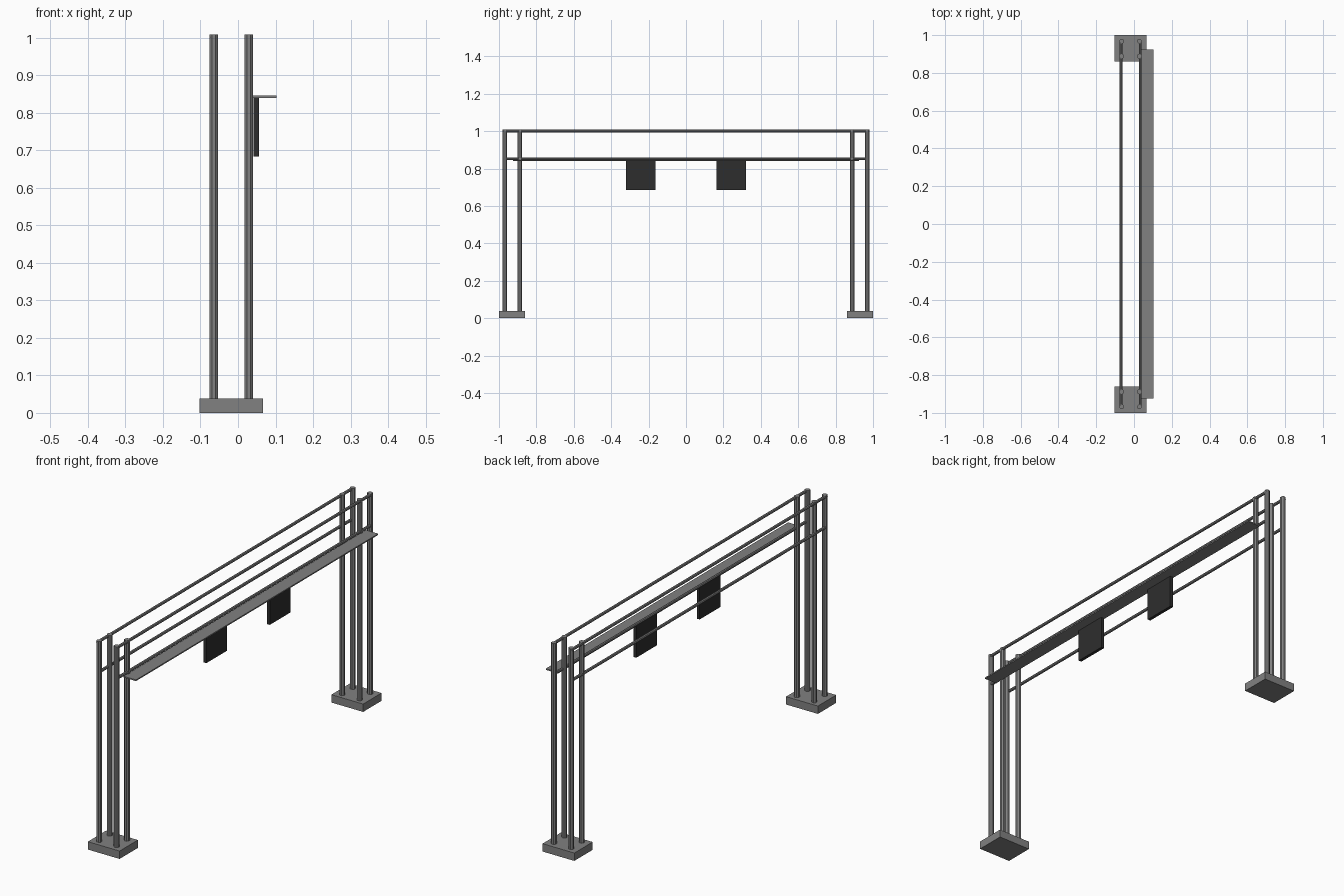
import bpy
from math import pi

cube = bpy.data.objects.get("Cube")
if cube:
    bpy.data.objects.remove(cube)


def material(name, value):
    m = bpy.data.materials.new(name)
    m.use_nodes = True
    colour = (value, value, value, 1)
    m.diffuse_color = colour
    m.node_tree.nodes["Principled BSDF"].inputs["Base Color"].default_value = colour
    return m


steel = material("steel grey", 0.22)
dark = material("dark panel", 0.027)


def finish(name, mat):
    ob = bpy.context.object
    ob.name = name
    ob.data.materials.append(mat)
    return ob


def box(name, low, high, mat):
    centre = [(a + b) / 2 for a, b in zip(low, high)]
    bpy.ops.mesh.primitive_cube_add(size=1, location=centre)
    ob = finish(name, mat)
    ob.scale = [b - a for a, b in zip(low, high)]


def tube(name, radius, length, centre, rotation):
    bpy.ops.mesh.primitive_cylinder_add(vertices=8, radius=radius, depth=length,
                                        location=centre, rotation=rotation)
    finish(name, steel)


MID = -0.018   # centre line of the frame
TOP = 1.008
BASE = 0.038

# Footings with four posts each
for end, y in (("front", -1), ("back", 1)):
    ys = sorted((y * 0.86, y))
    box(end + "_footing", (-0.103, ys[0], 0), (0.067, ys[1], BASE), steel)
    for side, x in (("right", -1), ("left", 1)):
        for row, py in (("outer", 0.968), ("inner", 0.888)):
            tube(f"{end}_{side}_{row}_post", 0.0128, TOP - BASE,
                 (MID + x * 0.0465, y * py, (TOP + BASE) / 2), (0, 0, pi / 8))

# Long rails between the posts
for side, x in (("right", -1), ("left", 1)):
    for level, z, length in (("upper", 1.001, 1.95), ("lower", 0.853, 1.92)):
        tube(f"{side}_{level}_rail", 0.007, length,
             (MID + x * 0.051, 0, z), (pi / 2, 0, 0))

# Walkway shelf and hanging panels
box("walkway", (0.036, -0.925, 0.84), (0.102, 0.925, 0.846), steel)
for end, y in (("front", -0.242), ("back", 0.242)):
    box(end + "_panel", (0.041, y - 0.079, 0.684), (0.056, y + 0.079, 0.84), dark)
